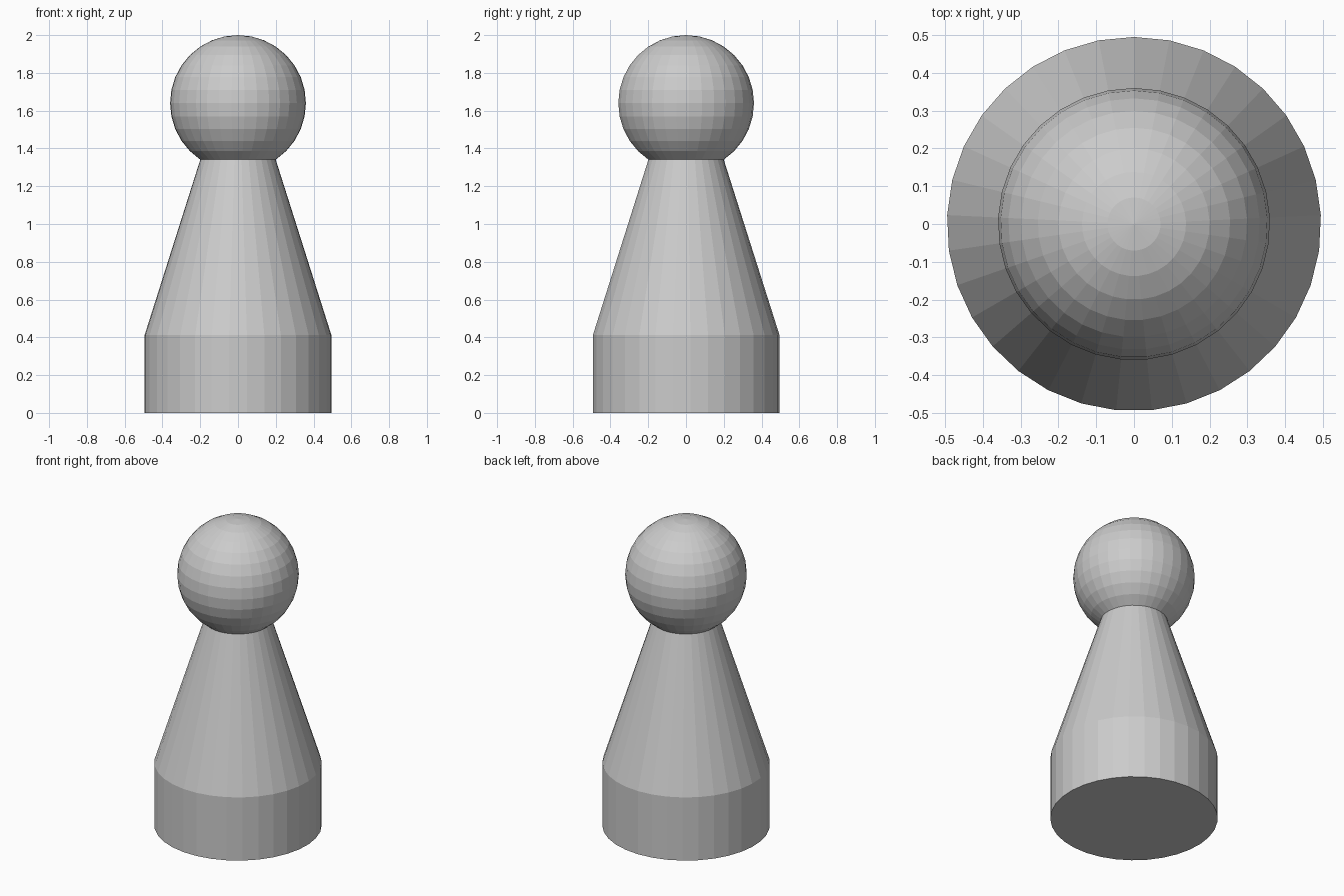
import bpy, bmesh
from math import sin, cos, pi

if "Cube" in bpy.data.objects:
    bpy.data.objects.remove(bpy.data.objects["Cube"])

SIDES = 33
HEAD_R, HEAD_Z, RINGS = 0.36, 1.64, 16

# Half profile (radius, height): base and tapered neck, then head from its third ring up
profile = [(0.495, 0.0), (0.495, 0.412)]
for k in range(3, RINGS):
    a = pi * k / RINGS
    profile.append((HEAD_R * sin(a), HEAD_Z - HEAD_R * cos(a)))


def lathe(name, profile, top_z):
    """Turn a profile around z, with a flat bottom and a pole on top."""
    bm = bmesh.new()
    rings = []
    for r, z in profile:
        rings.append([bm.verts.new((r * cos(pi / 2 + 2 * pi * i / SIDES),
                                    r * sin(pi / 2 + 2 * pi * i / SIDES), z))
                      for i in range(SIDES)])
    for low, high in zip(rings, rings[1:]):
        for i in range(SIDES):
            j = (i + 1) % SIDES
            bm.faces.new((low[i], low[j], high[j], high[i]))
    pole = bm.verts.new((0, 0, top_z))
    for i in range(SIDES):
        bm.faces.new((rings[-1][i], rings[-1][(i + 1) % SIDES], pole))
    bm.faces.new(rings[0][::-1])
    mesh = bpy.data.meshes.new(name)
    bm.to_mesh(mesh)
    bm.free()
    obj = bpy.data.objects.new(name, mesh)
    bpy.context.collection.objects.link(obj)
    return obj


# Whole pawn is one turned, flat-shaded surface
lathe("game_pawn", profile, HEAD_Z + HEAD_R)
